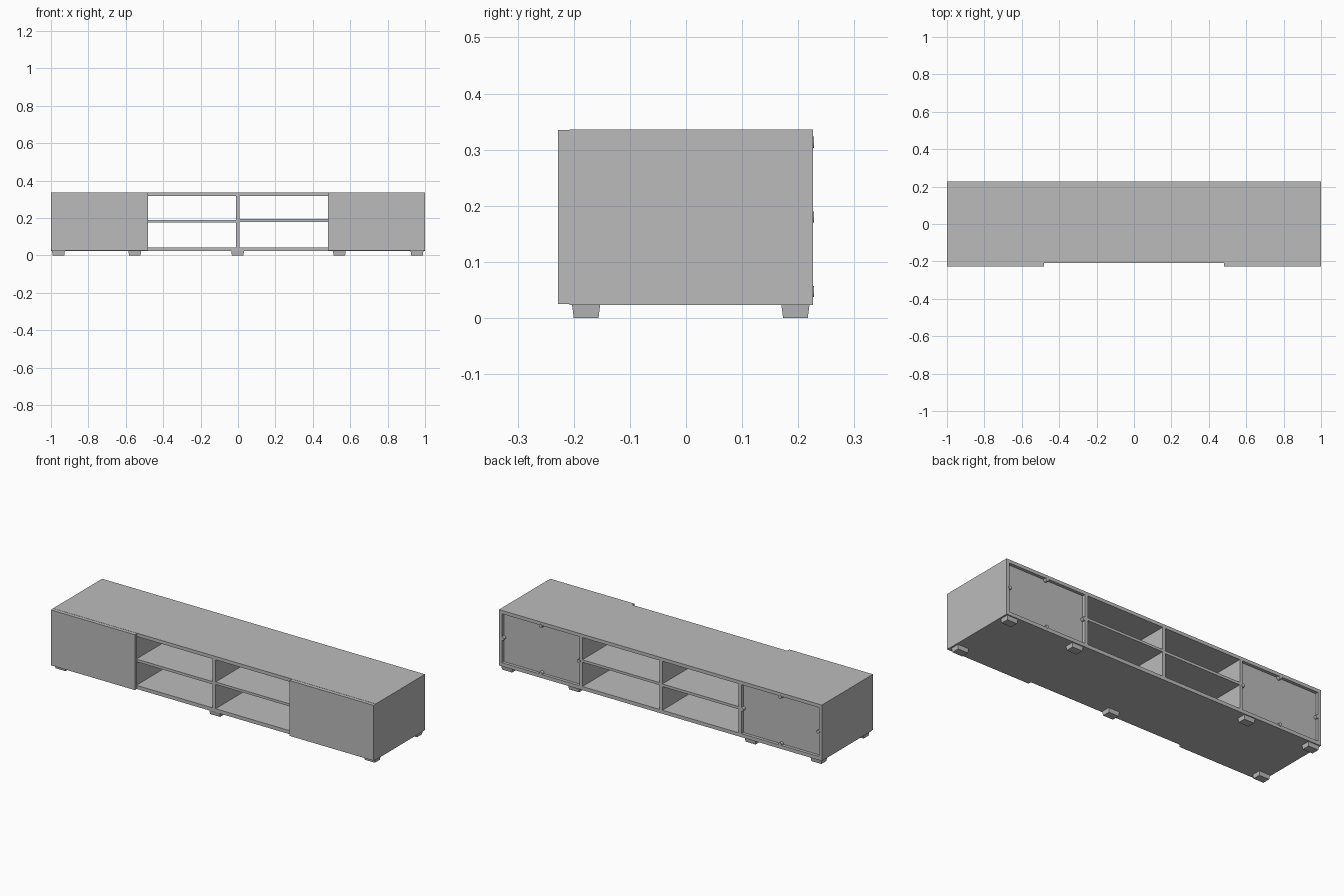
import bpy
import bmesh
from math import pi
from mathutils import Matrix

cube = bpy.data.objects.get("Cube")
if cube:
    bpy.data.objects.remove(cube, do_unlink=True)

grey = bpy.data.materials.new("warm_grey")
grey.use_nodes = True
colour = (0.5, 0.5, 0.5, 1)
grey.diffuse_color = colour
grey.node_tree.nodes["Principled BSDF"].inputs["Base Color"].default_value = colour


def finish(name, bm):
    bmesh.ops.recalc_face_normals(bm, faces=bm.faces[:])
    mesh = bpy.data.meshes.new(name)
    bm.to_mesh(mesh)
    bm.free()
    mesh.materials.append(grey)
    obj = bpy.data.objects.new(name, mesh)
    bpy.context.collection.objects.link(obj)
    return obj


def box(name, x, y, z, taper=0.0):
    """Box between (low, high) pairs; taper draws the bottom edges inward."""
    bm = bmesh.new()
    bmesh.ops.create_cube(bm, size=1)
    for v in bm.verts:
        inset = taper if v.co.z < 0 else 0
        for i, (low, high) in enumerate((x, y, z)):
            m = inset if i < 2 else 0
            v.co[i] = high - m if v.co[i] > 0 else low + m
    return finish(name, bm)


def peg(name, x, z):
    """Round peg that holds a back panel."""
    bm = bmesh.new()
    turn = Matrix.Translation((x, 0.219, z)) @ Matrix.Rotation(pi / 2, 4, "X")
    bmesh.ops.create_cone(bm, cap_ends=True, segments=16, radius1=0.01,
                          radius2=0.01, depth=0.018, matrix=turn)
    return finish(name, bm)


FRONT, BACK = -0.208, 0.226
FLOOR, CEILING = 0.043, 0.317
DEPTH = (FRONT, BACK)
HEIGHT = (FLOOR, CEILING)

# Carcass
box("top_panel", (-1, 1), DEPTH, (CEILING, 0.336))
box("bottom_panel", (-1, 1), DEPTH, (0.023, FLOOR))
box("centre_divider", (-0.012, 0.007), DEPTH, HEIGHT)

for side, s in (("left", 1), ("right", -1)):
    def span(a, b):
        return tuple(sorted((s * a, s * b)))

    box(side + "_side_panel", span(0.982, 1), DEPTH, HEIGHT)
    box(side + "_divider", span(0.484, 0.502), DEPTH, HEIGHT)
    box(side + "_door", span(0.48, 1), (-0.228, FRONT), (0.025, 0.335))
    box(side + "_back_panel", span(0.502, 0.982), (0.203, 0.209), HEIGHT)

    # Pegs in the middle of each edge of the back panel
    for edge, x, z in (("inner", 0.506, 0.18), ("outer", 0.978, 0.18),
                       ("upper", 0.742, 0.313), ("lower", 0.742, 0.047)):
        peg(f"{side}_{edge}_peg", s * x, z)

# Open shelves, at slightly different heights
box("left_shelf", (0.007, 0.484), DEPTH, (0.179, 0.193))
box("right_shelf", (-0.484, -0.012), DEPTH, (0.175, 0.19))

# Feet
front_row, back_row = (-0.203, -0.153), (0.17, 0.22)
for row, y, centres in (("front", front_row, (-0.96, -0.002, 0.957)),
                        ("back", back_row, (-0.96, -0.552, 0.542, 0.957))):
    for i, x in enumerate(centres):
        box(f"{row}_foot_{i + 1}", (x - 0.034, x + 0.034), y, (0, 0.023), taper=0.003)
